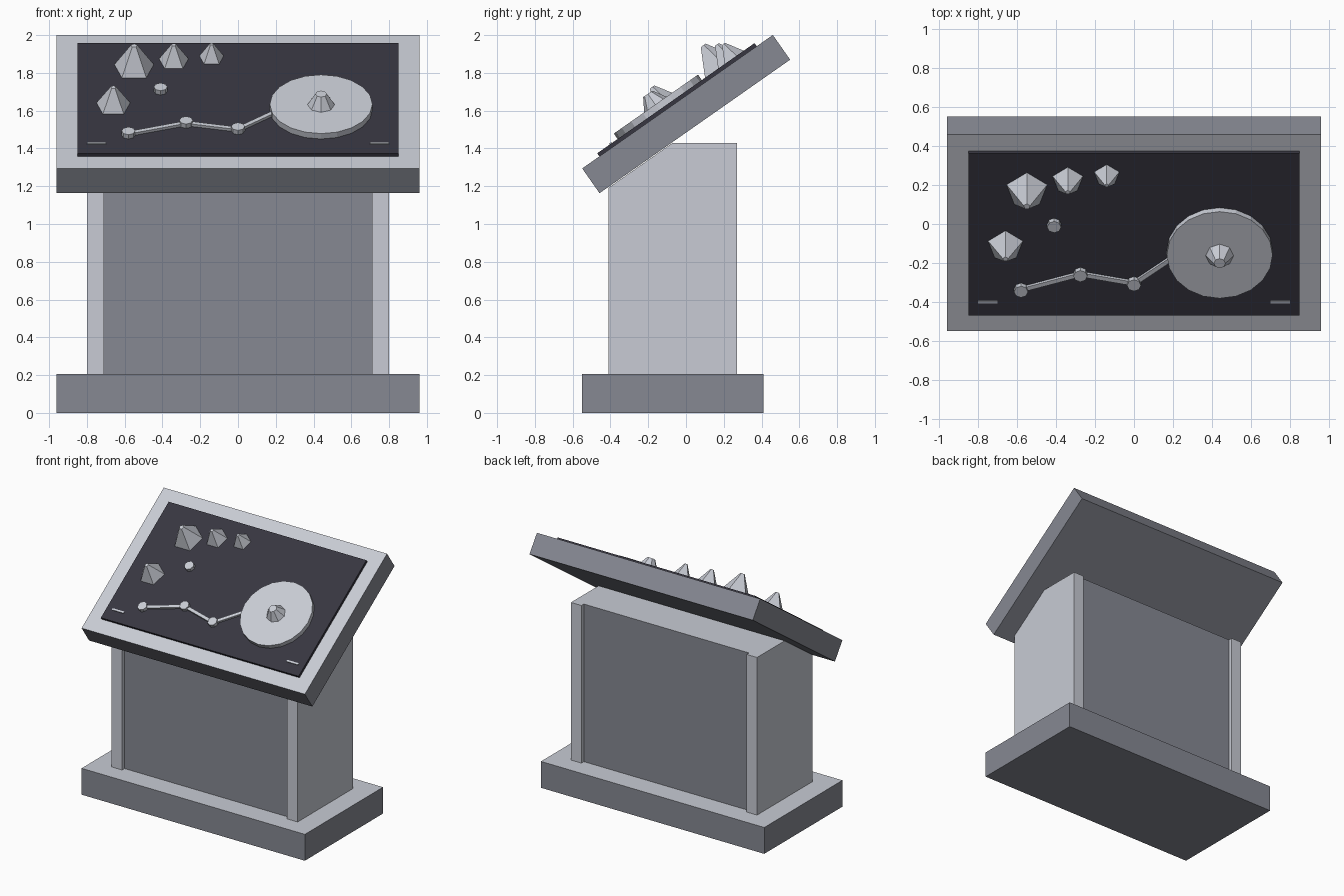
import bpy, bmesh, math
from mathutils import Matrix, Vector

cube = bpy.data.objects.get("Cube")
if cube:
    bpy.data.objects.remove(cube, do_unlink=True)


def material(name, rgb):
    m = bpy.data.materials.new(name)
    m.use_nodes = True
    m.diffuse_color = (*rgb, 1)
    m.node_tree.nodes["Principled BSDF"].inputs["Base Color"].default_value = (*rgb, 1)
    return m


LIGHT = material("light grey", (0.58, 0.60, 0.66))
DARK = material("slate grey", (0.24, 0.25, 0.29))
BLACK = material("charcoal", (0.038, 0.037, 0.052))

# Sloped desk frame of reference: x across, y up the slope, z out of the top face
DESK = Matrix.Translation((0, -0.045, 1.6475)) @ Matrix.Rotation(math.radians(35), 4, "X")
WORLD = Matrix.Identity(4)
PANEL_TOP = 0.02


def finish(name, bm, mats, space=WORLD):
    """Upward faces take the second material when there is one."""
    bmesh.ops.recalc_face_normals(bm, faces=bm.faces)
    bm.normal_update()
    for f in bm.faces:
        f.material_index = int(len(mats) > 1 and f.normal.z > 0.9)
    mesh = bpy.data.meshes.new(name)
    bm.to_mesh(mesh)
    bm.free()
    for m in mats:
        mesh.materials.append(m)
    obj = bpy.data.objects.new(name, mesh)
    obj.matrix_world = space
    bpy.context.collection.objects.link(obj)
    return obj


def box(name, lo, hi, mats, space=WORLD):
    lo, hi = Vector(lo), Vector(hi)
    bm = bmesh.new()
    bmesh.ops.create_cube(bm, size=1)
    bmesh.ops.scale(bm, vec=hi - lo, verts=bm.verts)
    bmesh.ops.translate(bm, vec=(lo + hi) / 2, verts=bm.verts)
    return finish(name, bm, mats, space)


def side_profile(name, points, x0, x1, mats):
    """Extrude a y-z outline from x0 to x1."""
    bm = bmesh.new()
    face = bm.faces.new([bm.verts.new((x0, y, z)) for y, z in points])
    grown = bmesh.ops.extrude_face_region(bm, geom=[face])["geom"]
    moved = [v for v in grown if isinstance(v, bmesh.types.BMVert)]
    bmesh.ops.translate(bm, vec=(x1 - x0, 0, 0), verts=moved)
    return finish(name, bm, mats)


def stud(name, x, y, z0, z1, r0, r1, sides):
    """Tapered prism standing on the sloped desk, one corner pointing up the slope."""
    bm = bmesh.new()
    bmesh.ops.create_cone(bm, cap_ends=True, segments=sides,
                          radius1=r0, radius2=r1, depth=z1 - z0)
    top = max(bm.verts, key=lambda v: v.co.y)
    turn = math.pi / 2 - math.atan2(top.co.y, top.co.x)
    bmesh.ops.rotate(bm, matrix=Matrix.Rotation(turn, 3, "Z"), verts=bm.verts)
    bmesh.ops.translate(bm, vec=(x, y, (z0 + z1) / 2), verts=bm.verts)
    return finish(name, bm, [LIGHT], DESK)


# Plinth
box("plinth", (-0.96, -0.55, 0), (0.96, 0.41, 0.205), [DARK, LIGHT])


# Pedestal: recessed core between two end slabs, cut to the slope of the desk
def outline(front, back):
    slope = math.tan(math.radians(35))
    return [(front, 0.205), (back, 0.205), (back, 1.43), (-0.07, 1.43),
            (front, 1.43 + (front + 0.07) * slope)]


side_profile("pedestal_core", outline(-0.38, 0.24), -0.71, 0.71, [DARK, LIGHT])
for side, s in (("left", 1), ("right", -1)):
    side_profile(side + "_end_slab", outline(-0.41, 0.27), s * 0.71, s * 0.80, [LIGHT])

# Sloped desk and display panel
box("desk_top", (-0.96, -0.616, -0.16), (0.96, 0.616, 0), [DARK, LIGHT], DESK)
box("display_panel", (-0.85, -0.505, 0), (0.85, 0.512, PANEL_TOP), [BLACK], DESK)
for side, s in (("left", 1), ("right", -1)):
    box(side + "_slot_mark", (s * 0.75 - 0.05, -0.424, PANEL_TOP),
        (s * 0.75 + 0.05, -0.41, PANEL_TOP + 0.006), [LIGHT], DESK)

# Round dial with its knob
stud("dial", 0.44, -0.101, PANEL_TOP, 0.055, 0.272, 0.272, 20)
stud("dial_knob", 0.44, -0.105, 0.055, 0.124, 0.072, 0.03, 8)

# Five-sided peaks: x, y, tip height, radius
peaks = [(-0.55, 0.281, 0.166, 0.11), (-0.34, 0.343, 0.128, 0.082),
         (-0.14, 0.374, 0.111, 0.068), (-0.66, -0.067, 0.141, 0.094)]
for i, (x, y, tip, r) in enumerate(peaks, 1):
    stud(f"peak_{i}", x, y, PANEL_TOP, tip, r, r * 0.16, 5)

# Small buttons and the rods linking them to the dial
stud("lone_button", -0.41, 0.069, PANEL_TOP, 0.048, 0.036, 0.036, 8)
path = [(-0.58, -0.337), (-0.275, -0.239), (0, -0.297), (0.2, -0.135)]
for i, (x, y) in enumerate(path[:3], 1):
    stud(f"route_button_{i}", x, y, PANEL_TOP, 0.048, 0.036, 0.036, 8)
for i, (a, b) in enumerate(zip(path, path[1:]), 1):
    a, b = Vector(a), Vector(b)
    d = b - a
    space = (DESK @ Matrix.Translation((*a, PANEL_TOP))
             @ Matrix.Rotation(math.atan2(d.y, d.x), 4, "Z"))
    box(f"route_rod_{i}", (0, -0.012, 0), (d.length, 0.012, 0.016), [LIGHT], space)
